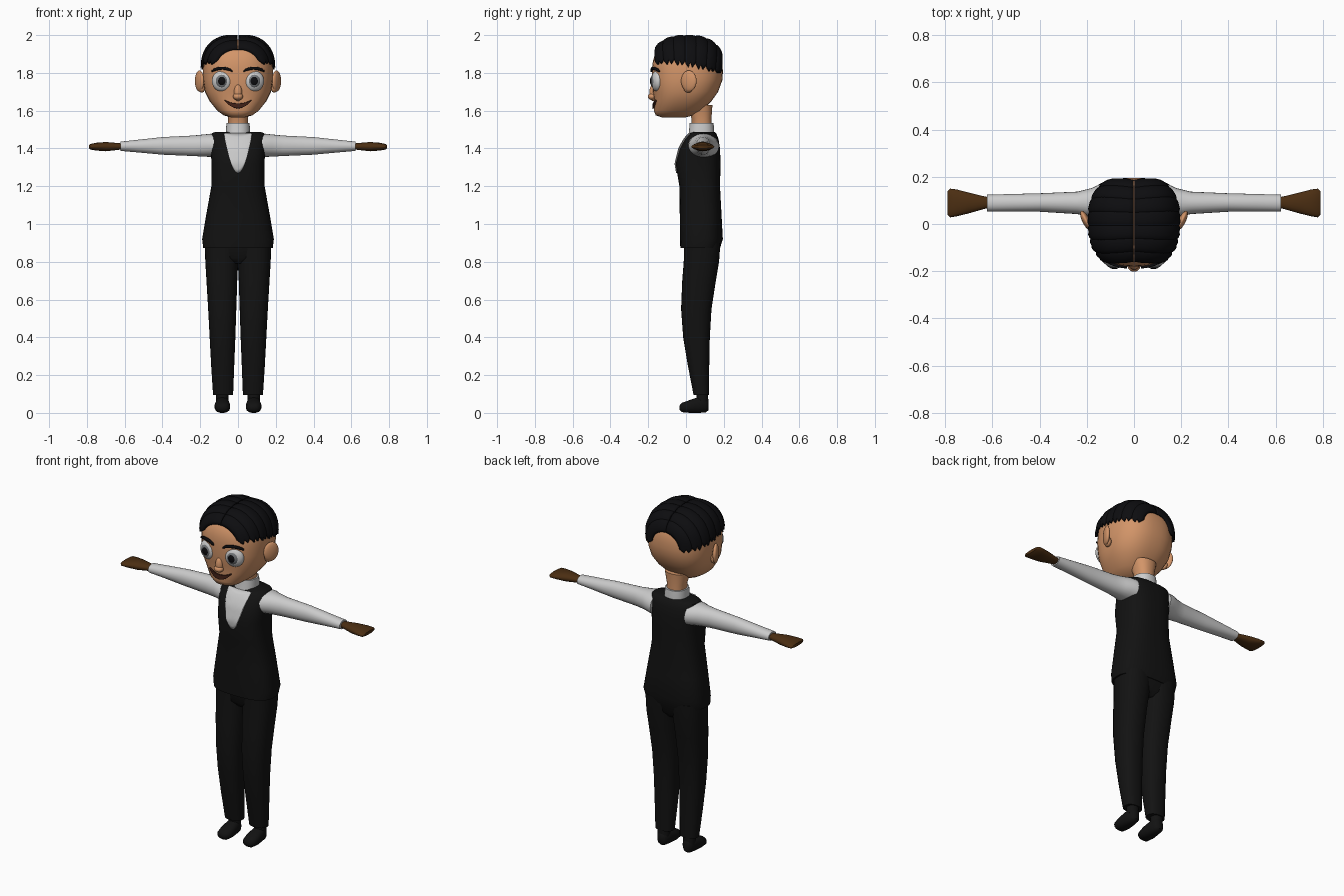
import bpy, bmesh
from math import sin, cos, pi, radians
from mathutils import Vector, Matrix
from mathutils.bvhtree import BVHTree

if "Cube" in bpy.data.objects:
    bpy.data.objects.remove(bpy.data.objects["Cube"])


def material(name, r, g, b):
    m = bpy.data.materials.new(name)
    m.diffuse_color = (r, g, b, 1)
    m.use_nodes = True
    m.node_tree.nodes["Principled BSDF"].inputs["Base Color"].default_value = m.diffuse_color
    return m


SKIN = material("skin", .65, .30, .14)
BLACK = material("black_cloth", .006, .006, .006)
HAIR = material("hair_black", .004, .004, .005)
SHIRT = material("shirt_white", .72, .72, .72)
BROWN = material("glove_brown", .07, .027, .006)
WHITE = material("eye_white", .65, .66, .66)
IRIS = material("iris_grey", .17, .18, .19)
LIP = material("mouth_brown", .05, .014, .008)


def finish(name, bm, mat, angle=50):
    bmesh.ops.recalc_face_normals(bm, faces=bm.faces)
    me = bpy.data.meshes.new(name)
    bm.to_mesh(me)
    bm.free()
    ob = bpy.data.objects.new(name, me)
    bpy.context.collection.objects.link(ob)
    me.materials.append(mat)
    bpy.ops.object.select_all(action='DESELECT')
    ob.select_set(True)
    bpy.context.view_layer.objects.active = ob
    bpy.ops.object.shade_smooth_by_angle(angle=radians(angle))
    return ob


def loft(name, axis, sections, mat, p=2.3, n=28, side=1):
    """Skin superellipse sections (t, u0, u1, v0, v1) along an axis."""
    bm = bmesh.new()
    rings = []
    for t, u0, u1, v0, v1 in sections:
        ring = []
        for i in range(n):
            c, s = cos(2 * pi * i / n), sin(2 * pi * i / n)
            r = (abs(c) ** p + abs(s) ** p) ** (-1 / p)
            u = (u0 + u1) / 2 + (u1 - u0) / 2 * c * r
            v = (v0 + v1) / 2 + (v1 - v0) / 2 * s * r
            x, y, z = {'x': (t, u, v), 'y': (u, t, v), 'z': (u, v, t)}[axis]
            ring.append(bm.verts.new((x * side, y, z)))
        rings.append(ring)
    for a, b in zip(rings, rings[1:]):
        for i in range(n):
            bm.faces.new((a[i], a[(i + 1) % n], b[(i + 1) % n], b[i]))
    bm.faces.new(rings[0])
    bm.faces.new(rings[-1])
    return finish(name, bm, mat)


def ball(name, loc, radii, mat, turn=0):
    bm = bmesh.new()
    bmesh.ops.create_uvsphere(bm, u_segments=24, v_segments=14, radius=1)
    bm.transform(Matrix.Translation(loc) @ Matrix.Rotation(turn, 4, 'Z')
                 @ Matrix.Diagonal((*radii, 1)))
    return finish(name, bm, mat)


def patch(name, target, x0, x1, low, high, mat, lift, cols=16, rows=8):
    """Thin panel laid onto the front of a target between two edge curves."""
    tb = bmesh.new()
    tb.from_mesh(target.data)
    tree = BVHTree.FromBMesh(tb)
    bm = bmesh.new()
    grid = []
    for i in range(cols + 1):
        x = x0 + (x1 - x0) * i / cols
        col = []
        for j in range(rows + 1):
            z = low(x) + (high(x) - low(x)) * j / rows
            hit = tree.ray_cast(Vector((x + .0001, -1, z)), Vector((0, 1, 0)))[0]
            if hit is None:
                hit = tree.find_nearest(Vector((x, -.1, z)))[0]
            col.append(bm.verts.new((x, hit.y - lift, z)))
        grid.append(col)
    for a, b in zip(grid, grid[1:]):
        for j in range(rows):
            bm.faces.new((a[j], b[j], b[j + 1], a[j + 1]))
    tb.free()
    ob = finish(name, bm, mat)
    m = ob.modifiers.new("thickness", 'SOLIDIFY')
    m.thickness = lift * 2
    m.offset = 0
    return ob


# Head: jaw sections, then a rounded dome
jaw = [(1.565, .04, -.13, 0), (1.575, .075, -.16, .04), (1.60, .11, -.17, .085),
       (1.65, .15, -.165, .135), (1.70, .175, -.175, .17), (1.76, .184, -.18, .192)]
secs = [(z, -w, w, a, b) for z, w, a, b in jaw]
for k in range(10):
    h = sin(k / 9 * pi / 2 * .985)
    f = (1 - h ** 2.6) ** (1 / 2.6)
    secs.append((1.8 + .176 * h, -.185 * f, .185 * f, .0075 - .1875 * f, .0075 + .1875 * f))
head = loft("head", 'z', secs, SKIN, 2.5, 40)
loft("neck", 'z', [(1.48, -.055, .055, .03, .138), (1.56, -.052, .052, .03, .135),
                   (1.63, -.07, .07, .0, .14)], SKIN)


# Face
def brow_arch(x):
    return max(0.0, sin((abs(x) - .03) / .108 * pi))


ball("nose", (0, -.172, 1.695), (.022, .022, .045), SKIN)
ball("nose_tip", (0, -.178, 1.675), (.027, .024, .019), SKIN)
patch("mouth", head, -.07, .07, lambda x: 1.612 + .04 * (x / .07) ** 2,
      lambda x: 1.638 + .018 * (x / .07) ** 2, LIP, .005)
for s, tag in ((1, "left"), (-1, "right")):
    ball(tag + "_eye", (s * .085, -.153, 1.757), (.054, .031, .056), WHITE, s * .2)
    ball(tag + "_iris", (s * .085, -.172, 1.757), (.034, .016, .036), IRIS, s * .1)
    ball(tag + "_pupil", (s * .085, -.176, 1.757), (.025, .015, .027), HAIR, s * .1)
    patch(tag + "_brow", head, s * .03, s * .138,
          lambda x: 1.805 + .012 * brow_arch(x),
          lambda x: 1.812 + .02 * brow_arch(x) ** .6, HAIR, .005, 10, 2)
    ball(tag + "_ear", (s * .204, .015, 1.757), (.016, .045, .056), SKIN, -s * .45)
    ball(tag + "_ear_lobe", (s * .192, .012, 1.722), (.018, .026, .027), SKIN, -s * .3)


# Hair: overlapping bands running from a centre parting down each side
def hair_point(t, b, scale):
    d = Vector((sin(t) * cos(b), sin(b), cos(t) * cos(b)))
    p = 2.6
    r = sum(abs(c / q) ** p for c, q in zip(d, (.188, .191, .191))) ** (-1 / p)
    return Vector((0, .006, 1.8)) + d * r * scale


SAW = [1, .35, 0, .6, .1, .5, 1]
BANDS, STEPS = 7, 14
for s, tag in ((1, "left"), (-1, "right")):
    for k in range(BANDS):
        b0 = -53 + 113 * k / BANDS
        wide = 113 / BANDS + 3
        bm = bmesh.new()
        grid = []
        for i, saw in enumerate(SAW):
            q = i / 6
            b = b0 + wide * q
            end = 80 + 10 * b / 55 - 13 * saw
            bulge = .045 * (4 * q * (1 - q)) ** .6 * (1.15 - .4 * q)
            col = []
            for j in range(STEPS + 1):
                v = j / STEPS
                sc = .995 + bulge * (1 - .4 * v ** 4) - .022 * max(0, 1 - v * 5)
                co = hair_point(radians(1 + end * v), radians(b), sc)
                col.append(bm.verts.new((co.x * s, co.y, co.z)))
            grid.append(col)
        for a, c in zip(grid, grid[1:]):
            for j in range(STEPS):
                f = (a[j], a[j + 1], c[j + 1], c[j])
                bm.faces.new(f if s > 0 else f[::-1])
        ob = finish(f"{tag}_hair_lock_{k + 1}", bm, HAIR)
        m = ob.modifiers.new("thickness", 'SOLIDIFY')
        m.thickness = .012
        m.offset = 0

# Waistcoat with shirt front and collar
vest = [(.872, .184, -.03, .18), (.92, .19, -.032, .195), (1.05, .168, -.033, .188),
        (1.2, .141, -.035, .18), (1.32, .14, -.055, .183), (1.40, .145, -.035, .18),
        (1.45, .147, -.008, .172), (1.48, .14, .02, .16), (1.488, .12, .04, .15)]
waistcoat = loft("waistcoat", 'z', [(z, -w, w, a, b) for z, w, a, b in vest], BLACK, 2.7, 40)
patch("shirt_front", waistcoat, -.072, .072,
      lambda x: 1.27 + .2 * (abs(x) / .072) ** 2, lambda x: 1.479, SHIRT, .003, 20, 10)
loft("collar", 'z', [(1.40, -.066, .066, .0, .15), (1.48, -.065, .065, .015, .15),
                     (1.535, -.061, .061, .02, .146)], SHIRT)

# Trousers seat
loft("trouser_seat", 'z', [(.79, -.06, .06, .02, .14), (.82, -.16, .16, -.005, .165),
                           (.90, -.175, .175, -.01, .182)], BLACK, 2.6)

for s, tag in ((1, "left"), (-1, "right")):
    # Sleeve and hand
    loft(tag + "_sleeve", 'x', [
        (.11, .01, .175, 1.35, 1.475), (.145, .015, .168, 1.355, 1.478),
        (.18, .03, .152, 1.357, 1.474), (.24, .042, .137, 1.36, 1.468),
        (.40, .052, .13, 1.367, 1.46), (.52, .053, .127, 1.378, 1.447),
        (.622, .053, .124, 1.387, 1.436)], SHIRT, 2.1, 24, s)
    loft(tag + "_hand", 'x', [
        (.60, .068, .112, 1.395, 1.425), (.63, .065, .116, 1.393, 1.428),
        (.70, .045, .133, 1.385, 1.434), (.75, .033, .146, 1.389, 1.43),
        (.78, .028, .15, 1.394, 1.424), (.79, .04, .14, 1.4, 1.418)], BROWN, 2.2, 20, s)
    # Trouser leg
    loft(tag + "_trouser_leg", 'z', [
        (.095, .026, .132, .04, .122), (.25, .02, .142, .01, .123),
        (.40, .014, .15, -.015, .126), (.55, .009, .158, -.026, .135),
        (.70, .004, .167, -.02, .158), (.80, -.001, .173, -.012, .175),
        (.90, -.01, .176, -.01, .182)], BLACK, 2.4, 24, s)
    # Shoe with ankle
    loft(tag + "_shoe", 'y', [
        (-.035, .066, .1, .016, .038), (-.022, .047, .119, .004, .053),
        (.02, .041, .124, .0, .068), (.07, .046, .119, .0, .085),
        (.105, .052, .113, .003, .085), (.12, .065, .1, .015, .07)], BLACK, 2.5, 20, s)
    loft(tag + "_ankle", 'z', [(.05, .05, .116, .058, .118), (.13, .05, .116, .055, .116)],
         BLACK, 2.2, 20, s)
